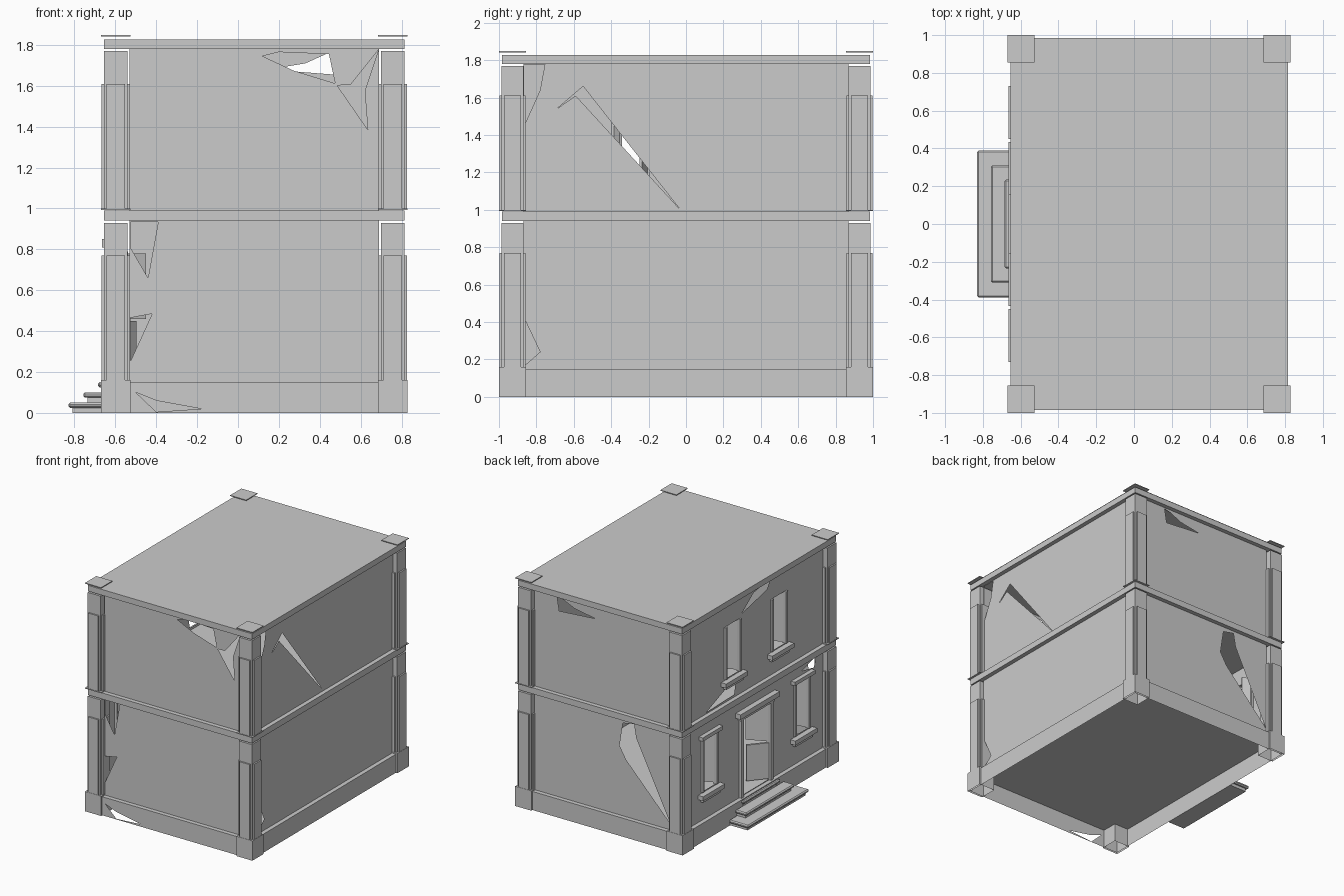
import bpy, bmesh, math
from mathutils import Matrix, Vector

if "Cube" in bpy.data.objects:
    bpy.data.objects.remove(bpy.data.objects["Cube"])

X0, X1, Y = -0.655, 0.815, 0.985        # outer faces of the bands and posts
WX0, WX1, WY = -0.62, 0.78, 0.95        # recessed wall planes


def finish(name, bm):
    me = bpy.data.meshes.new(name)
    bm.to_mesh(me)
    bm.free()
    ob = bpy.data.objects.new(name, me)
    bpy.context.collection.objects.link(ob)
    return ob


def box(name, a, b, open_bottom=False, pivot=None, turn=0):
    bm = bmesh.new()
    bmesh.ops.create_cube(bm, size=1)
    a, b = Vector(a), Vector(b)
    for v in bm.verts:
        v.co = Vector([(a[i] + b[i]) / 2 + v.co[i] * (b[i] - a[i]) for i in range(3)])
    bmesh.ops.recalc_face_normals(bm, faces=bm.faces)
    if open_bottom:
        bmesh.ops.delete(bm, geom=[f for f in bm.faces if f.normal.z < -0.9], context='FACES')
    if turn:
        bmesh.ops.rotate(bm, verts=bm.verts, cent=pivot,
                         matrix=Matrix.Rotation(math.radians(turn), 3, 'Z'))
    return finish(name, bm)


def rect(u0, u1, v0, v1):
    return [(u0, v0), (u1, v0), (u1, v1), (u0, v1)]


def sheet(name, axis, level, outline, holes=(), flip=False):
    """Flat wall skin with holes, placed at level along axis."""
    bm = bmesh.new()
    for loop in [outline, *holes]:
        vs = [bm.verts.new((u, v, 0)) for u, v in loop]
        for i in range(len(vs)):
            bm.edges.new((vs[i - 1], vs[i]))
    bmesh.ops.triangle_fill(bm, use_beauty=True, use_dissolve=False,
                            edges=bm.edges[:], normal=(0, 0, 1))
    for f in bm.faces:
        f.normal_update()
        if (f.normal.z < 0) != flip:
            f.normal_flip()
    place = {'x': lambda u, v: (level, u, v), 'y': lambda u, v: (u, level, v),
             'z': lambda u, v: (u, v, level)}[axis]
    for v in bm.verts:
        v.co = place(v.co.x, v.co.y)
    return finish(name, bm)


LOW, HIGH = (0.15, 0.94), (0.99, 1.78)
XS, YS = (-0.53, 0.69), (-0.868, 0.868)

# Front wall skins with breaks
sheet("front_wall_lower", 'y', -WY, rect(*XS, *LOW), [
    [(-.527, .935), (-.39, .935), (-.44, .66), (-.527, .81)],
    [(-.527, .465), (-.42, .485), (-.527, .25)]])
sheet("front_wall_upper", 'y', -WY, rect(*XS, *HIGH), [
    [(.12, 1.745), (.20, 1.765), (.445, 1.755), (.475, 1.612), (.27, 1.675)],
    [(.687, 1.776), (.55, 1.605), (.485, 1.602), (.635, 1.385), (.62, 1.575)]])

# Back wall skins
sheet("back_wall_lower", 'y', WY, rect(*XS, *LOW), [
    [(-.2, .92), (-.1, .9), (-.07, .71), (-.13, .61), (-.525, .2), (-.22, .81)]], True)
sheet("back_wall_upper", 'y', WY, rect(*XS, *HIGH), [
    [(.49, 1.77), (.43, 1.755), (.33, 1.71), (.15, 1.68), (.47, 1.655)]], True)

# Right wall skins
sheet("right_wall_lower", 'x', WX1, rect(*YS, *LOW), [
    [(-.865, .42), (-.78, .24), (-.865, .165)]])
sheet("right_wall_upper", 'x', WX1, rect(*YS, *HIGH), [
    [(-.69, 1.54), (-.55, 1.66), (-.03, 1.0), (-.59, 1.61)],
    [(-.865, 1.776), (-.755, 1.776), (-.78, 1.64), (-.865, 1.45)]])

# Entrance side with door and window openings
LOWZ, HIGHZ = (0.38, 0.80), (1.18, 1.60)
WIN = [(s * c, z) for c, z in ((0.59, LOWZ), (0.295, HIGHZ)) for s in (-1, 1)]


def opening(c, z):
    return rect(c - .09, c + .09, *z)


sheet("entrance_wall_lower", 'x', WX0, rect(*YS, *LOW),
      [opening(c, z) for c, z in WIN if z == LOWZ] +
      [rect(-.19, .19, .155, .80), [(-.6, .87), (-.78, .925), (-.75, .84)]], True)
sheet("entrance_wall_upper", 'x', WX0, rect(*YS, *HIGH),
      [opening(c, z) for c, z in WIN if z == HIGHZ] +
      [[(.63, 1.0), (.24, 1.15), (.27, 1.01)],
       [(.17, 1.63), (.02, 1.74), (-.2, 1.775), (-.15, 1.70)]], True)

# Plinth skins and ground floor
sheet("plinth_front", 'y', -Y, rect(X0, X1, 0, .15), [
    [(-.50, .10), (-.40, .06), (-.18, .02), (-.40, .005)]])
sheet("plinth_back", 'y', Y, rect(X0, X1, 0, .15), flip=True)
sheet("plinth_right", 'x', X1, rect(-Y, Y, 0, .15))
sheet("plinth_entrance", 'x', X0, rect(-Y, Y, 0, .15), flip=True)
sheet("ground_floor", 'z', .15, rect(X0, X1, -Y, Y))

# Floor band, roof band and damaged roof skin
box("floor_band", (X0, -Y, .94), (X1, Y, .99))
box("roof_band", (X0, -Y, 1.78), (X1, Y, 1.827))
sheet("roof_skin", 'z', 1.83, rect(X0, X1, -Y, Y), [
    [(-.57, .88), (-.54, .86), (-.40, .755), (-.56, .77)],
    [(-.57, .59), (-.37, .73), (-.32, .69), (-.44, .46), (-.45, .6)],
    [(-.01, .69), (.15, .53), (.05, .47)],
    [(.34, .27), (.44, .27), (.33, .18)],
    [(.24, -.35), (.25, -.25), (.43, -.07), (.45, -.14)],
    [(.53, -.68), (.58, -.59), (.64, -.59), (.65, -.63)],
    [(-.24, -.32), (-.28, -.57), (-.4, -.57), (-.4, -.87), (-.44, -.5), (-.39, -.5)]])

# Corner posts with bases, edge strips and thin caps
for cx in (-.598, .757):
    for cy in (-.928, .928):
        def post(name, rx, ry, z0, z1, **k):
            box(name, (cx - rx, cy - ry, z0), (cx + rx, cy + ry, z1), **k)
        post("post_base", .072, .072, 0, .16, open_bottom=True)
        for z0, zs, z1 in ((.16, .77, .93), (1.0, 1.61, 1.77)):
            post("corner_post", .058, .058, z0, z1)
            post("post_strip_x", .07, .045, z0, zs)
            post("post_strip_y", .045, .07, z0, zs)
        for z in (.993, 1.842):
            post("post_cap", .072, .072, z, z + .006)

# Windows: sill, lintel, casing and open leaves
for c, (z0, z1) in WIN:
    box("window_sill", (-.665, c - .14, z0 - .045), (WX0, c + .14, z0 - .01))
    box("sill_bracket", (-.645, c - .11, z0 - .075), (WX0, c + .11, z0 - .045))
    if z0 < 1:
        box("window_lintel", (-.655, c - .13, z1 + .01), (WX0, c + .13, z1 + .04))
    for s in (-1, 1):
        e = c + s * .09
        box("window_casing", (-.635, e - .012, z0), (-.60, e + .012, z1))
        box("window_leaf", (-.625, min(e, e - s * .085), z0 + .01),
            (-.610, max(e, e - s * .085), z1 - .01), pivot=(-.617, e, 0), turn=s * 65)

# Door: lintel, jambs and split swung leaves
box("door_lintel", (-.665, -.25, .81), (WX0, .25, .85))
box("door_head", (-.645, -.22, .78), (WX0, .22, .81))
for s in (-1, 1):
    e = s * .19
    box("door_jamb", (-.64, e - .015, .15), (-.60, e + .015, .80))
    for z0, z1, t in ((.16, .45, 40), (.46, .78, 65)):
        box("door_leaf", (-.628, min(e, e - s * .18), z0), (-.610, max(e, e - s * .18), z1),
            pivot=(-.617, e, 0), turn=s * t)

# Entrance steps: riser block with overhanging tread
for i, (x, y) in enumerate(((-.83, .39), (-.757, .31), (-.685, .235))):
    z = .05 * i
    box("step_riser", (x + .02, -y + .02, z), (X0, y - .02, z + .025))
    tread = box("step_tread", (x, -y, z + .025), (X0, y, z + .05))
    m = tread.modifiers.new("bevel", 'BEVEL')
    m.width, m.segments = .008, 1
